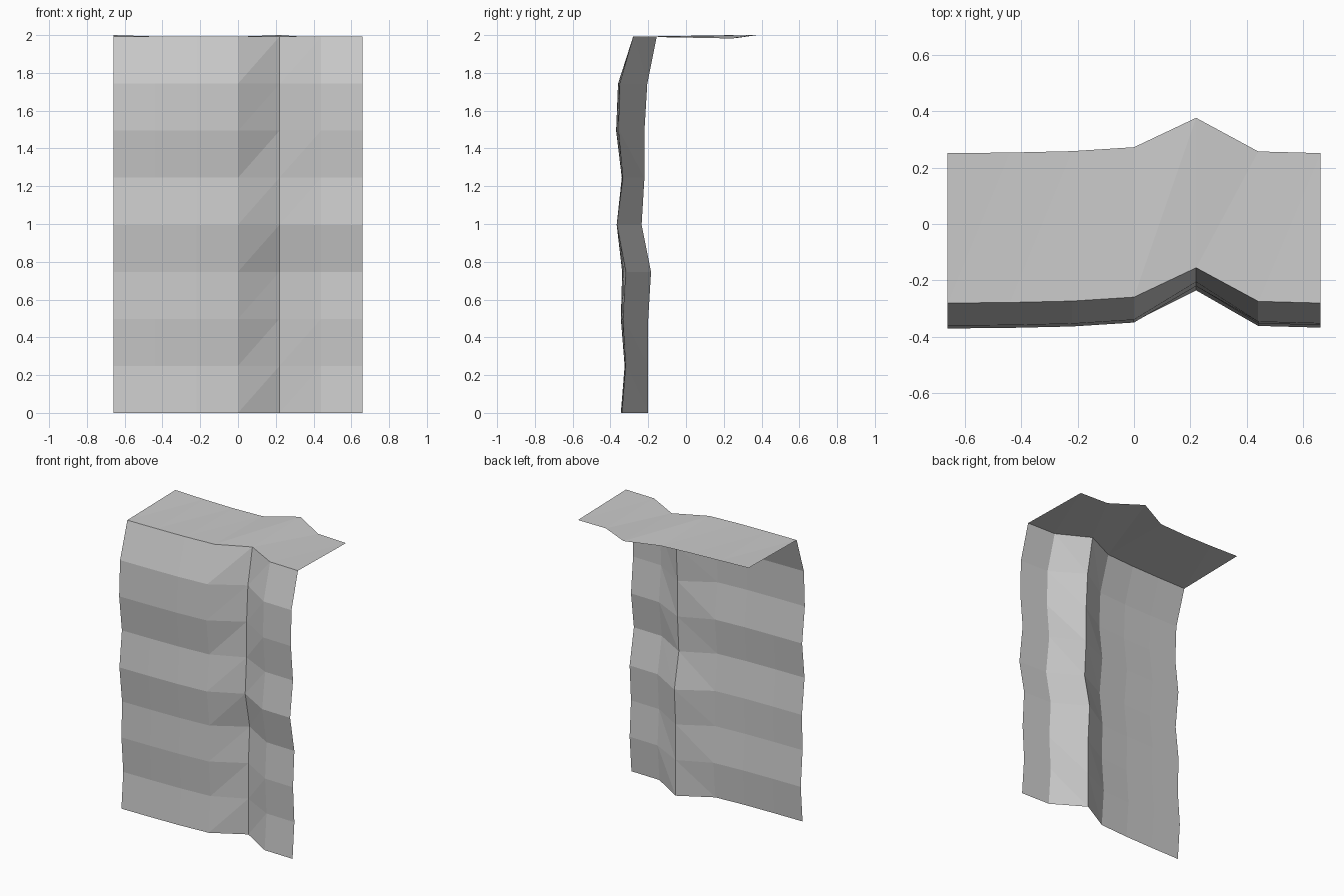
import bpy
import bmesh

cube = bpy.data.objects.get("Cube")
if cube:
    bpy.data.objects.remove(cube, do_unlink=True)

# Stone material
stone = bpy.data.materials.new("grey stone")
stone.use_nodes = True
colour = (0.6, 0.6, 0.6, 1)
stone.diffuse_color = colour
stone.node_tree.nodes["Principled BSDF"].inputs["Base Color"].default_value = colour

COLUMN_WIDTH = 0.22
ROW_HEIGHT = 0.249

# Vertical profiles (y per row) of the left face, the groove and the right face
left_face = [-.345, -.325, -.345, -.338, -.367, -.34, -.37, -.36, -.28]
groove = [-.2, -.2, -.2, -.185, -.235, -.22, -.22, -.205, -.155]
right_face = [-.34, -.32, -.335, -.32, -.367, -.335, -.358, -.352, -.28]

# Each column follows one profile, pushed back a little
columns = [
    (left_face, 0), (left_face, .002), (left_face, .007), (left_face, .021),
    (groove, 0), (right_face, .006), (right_face, 0),
]

# Slight unevenness of the ledge's far edge
ledge_heights = [2, 1.993, 1.988, 1.985, 2, 1.985, 1.982]
LEDGE_DEPTH = 0.531


def build_sheet(name, rows):
    """Skin a grid of points with flat triangles."""
    bm = bmesh.new()
    grid = [[bm.verts.new(point) for point in row] for row in rows]
    for lower, upper in zip(grid, grid[1:]):
        for i in range(len(lower) - 1):
            bm.faces.new((lower[i], lower[i + 1], upper[i + 1]))
            bm.faces.new((lower[i], upper[i + 1], upper[i]))
    mesh = bpy.data.meshes.new(name)
    bm.to_mesh(mesh)
    bm.free()
    mesh.materials.append(stone)
    sheet = bpy.data.objects.new(name, mesh)
    bpy.context.collection.objects.link(sheet)
    return sheet


def column_x(i):
    return (i - (len(columns) - 1) / 2) * COLUMN_WIDTH


# Upright cliff wall
wall_rows = [
    [(column_x(i), profile[r] + push, r * ROW_HEIGHT)
     for i, (profile, push) in enumerate(columns)]
    for r in range(len(groove))
]
build_sheet("cliff_wall", wall_rows)

# Flat ledge running back from the wall's top edge
top_edge = wall_rows[-1]
far_edge = [(x, y + LEDGE_DEPTH, z)
            for (x, y, _), z in zip(top_edge, ledge_heights)]
build_sheet("cliff_ledge", [top_edge, far_edge])
